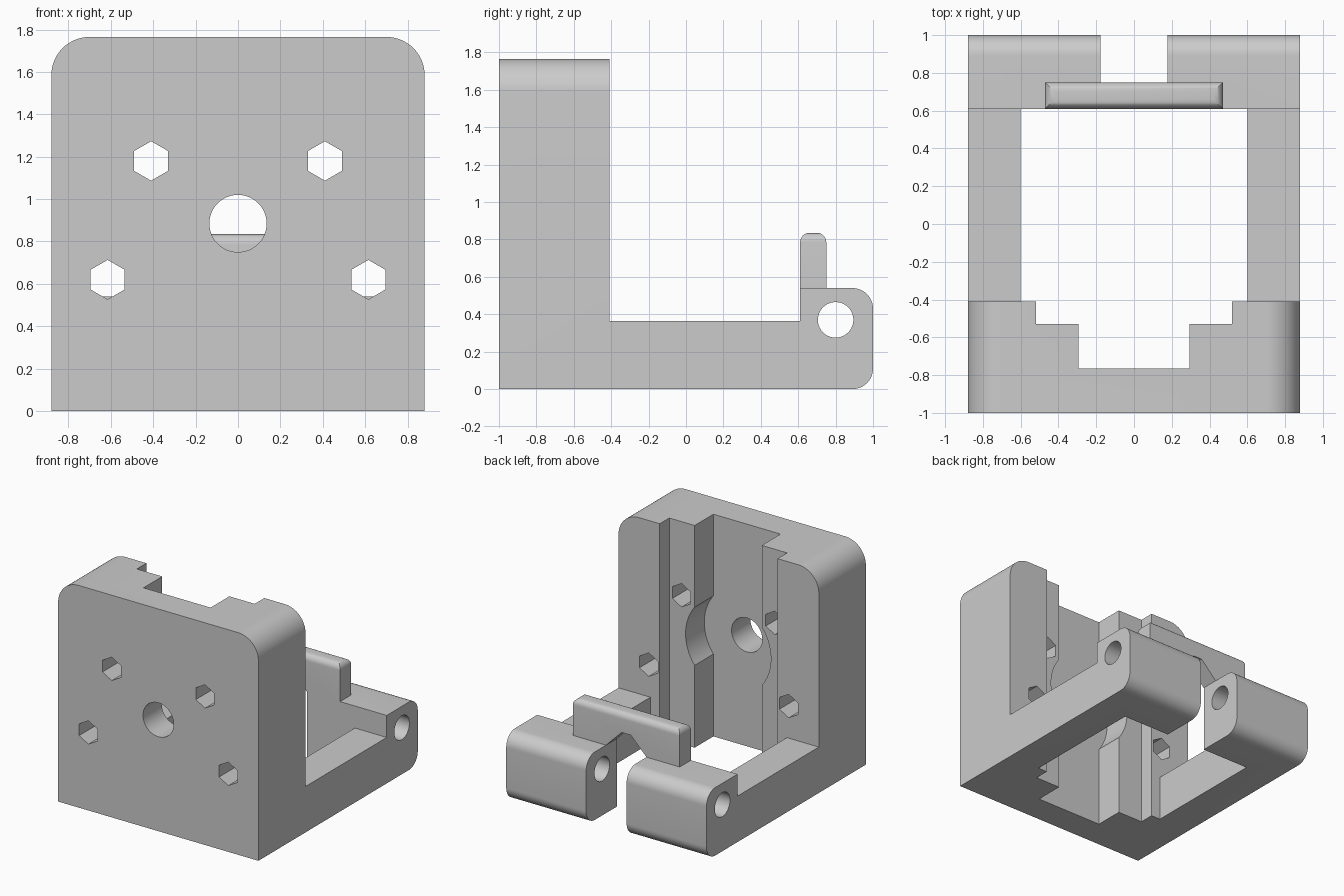
import bpy, bmesh, math
from mathutils import Vector

if "Cube" in bpy.data.objects:
    bpy.data.objects.remove(bpy.data.objects["Cube"], do_unlink=True)

grey = bpy.data.materials.new("plain grey")
grey.use_nodes = True
grey.diffuse_color = (0.6, 0.6, 0.6, 1)
grey.node_tree.nodes["Principled BSDF"].inputs["Base Color"].default_value = (0.6, 0.6, 0.6, 1)

# Maps from profile (u, v) and extrusion depth d to space
ALONG_X = lambda u, v, d: (d, u, v)
ALONG_Y = lambda u, v, d: (u, d, v)
ALONG_Z = lambda u, v, d: (u, v, d)


def extrude(name, points, axis, start, end):
    """Prism from a 2D outline."""
    bm = bmesh.new()
    face = bm.faces.new([bm.verts.new(axis(u, v, start)) for u, v in points])
    new = bmesh.ops.extrude_face_region(bm, geom=[face])["geom"]
    shift = Vector(axis(0, 0, end)) - Vector(axis(0, 0, start))
    bmesh.ops.translate(bm, vec=shift, verts=[g for g in new if isinstance(g, bmesh.types.BMVert)])
    bmesh.ops.recalc_face_normals(bm, faces=bm.faces)
    mesh = bpy.data.meshes.new(name)
    bm.to_mesh(mesh)
    bm.free()
    obj = bpy.data.objects.new(name, mesh)
    bpy.context.collection.objects.link(obj)
    mesh.materials.append(grey)
    return obj


def arc(u, v, radius, first, last, steps=12):
    angles = [math.radians(first + (last - first) * i / steps) for i in range(steps + 1)]
    return [(u + radius * math.cos(a), v + radius * math.sin(a)) for a in angles]


def ngon(u, v, radius, sides, turn=0):
    return arc(u, v, radius, turn, turn + 360, sides)[:-1]


def rect(u0, u1, v0, v1):
    return [(u0, v0), (u1, v0), (u1, v1), (u0, v1)]


def apply_modifier(obj, mod):
    bpy.context.view_layer.objects.active = obj
    bpy.ops.object.modifier_apply(modifier=mod.name)


def combine(obj, tool, operation="DIFFERENCE"):
    mod = obj.modifiers.new("combine", "BOOLEAN")
    mod.operation, mod.solver, mod.object = operation, "EXACT", tool
    apply_modifier(obj, mod)
    bpy.data.objects.remove(tool, do_unlink=True)


# Side outline: tall front wall, low arms, rounded rear hinge block
R = 0.11
side = [(-1, 0)] + arc(1 - R, R, R, -90, 0) + arc(1 - R, 0.54 - R, R, 0, 90)
side += [(0.61, 0.54), (0.61, 0.365), (-0.41, 0.365), (-0.41, 1.765), (-1, 1.765)]
body = extrude("bracket_body", side, ALONG_X, -0.88, 0.88)

# Rounded upper corners of the wall
C = 0.18
front = [(-0.88, -0.1), (0.88, -0.1)]
front += arc(0.88 - C, 1.765 - C, C, 0, 90, 16) + arc(C - 0.88, 1.765 - C, C, 90, 180, 16)
# Slightly wider so that its flat sides do not touch those of the body
front = [(u * 1.0005, v) for u, v in front]
combine(body, extrude("front_outline", front, ALONG_Y, -1.2, 1.2), "INTERSECT")

# Floor opening with the stepped grooves up the inside of the wall
half = [(0.295, -0.765), (0.295, -0.53), (0.518, -0.53), (0.518, -0.41), (0.6, -0.41), (0.6, 0.61)]
plan = half + [(-x, y) for x, y in reversed(half)]
# The floor opening stays low, the grooves run the full height
combine(body, extrude("opening", rect(-0.6, 0.6, -0.41, 0.61), ALONG_Z, -0.2, 0.5))
groove = [p for p in half if p[0] < 0.6] + [(0.518, -0.3)]
groove += [(-x, y) for x, y in reversed(groove)]
combine(body, extrude("grooves", groove, ALONG_Z, -0.2, 2))

# Round recess, shaft hole and hexagonal nut holes
combine(body, extrude("recess", ngon(0, 0.885, 0.375, 64), ALONG_Y, -0.765, -0.3))
combine(body, extrude("shaft_hole", ngon(0, 0.885, 0.135, 48), ALONG_Y, -1.2, -0.6))
for x, z in ((0.41, 1.18), (0.615, 0.62)):
    for s in (-1, 1):
        combine(body, extrude("nut_hole", ngon(s * x, z, 0.093, 6, 30), ALONG_Y, -1.2, -0.3))

# Tab on the hinge block, rounded around its top
tab = extrude("tab", rect(-0.47, 0.47, 0.61, 0.75), ALONG_Z, 0.3, 0.835)
bm = bmesh.new()
bm.from_mesh(tab.data)
top = [e for e in bm.edges if all(v.co.z > 0.8 for v in e.verts)]
bmesh.ops.bevel(bm, geom=top, offset=0.05, segments=8, profile=0.5, affect="EDGES")
bm.to_mesh(tab.data)
bm.free()
combine(body, tab, "UNION")

# Gap between the hinge blocks, with an arch under the tab, and the pin hole
gap = [(-0.178, -0.2), (0.178, -0.2), (0.178, 0.54), (0.04, 0.678), (-0.04, 0.678), (-0.178, 0.54)]
combine(body, extrude("gap", gap, ALONG_Y, 0.5, 1.2))
combine(body, extrude("pin_hole", ngon(0.8, 0.37, 0.095, 40), ALONG_X, -1.2, 1.2))

# Smooth curves, sharp corners
bpy.ops.object.select_all(action="DESELECT")
body.select_set(True)
bpy.context.view_layer.objects.active = body
bpy.ops.object.shade_smooth_by_angle(angle=math.radians(30))
